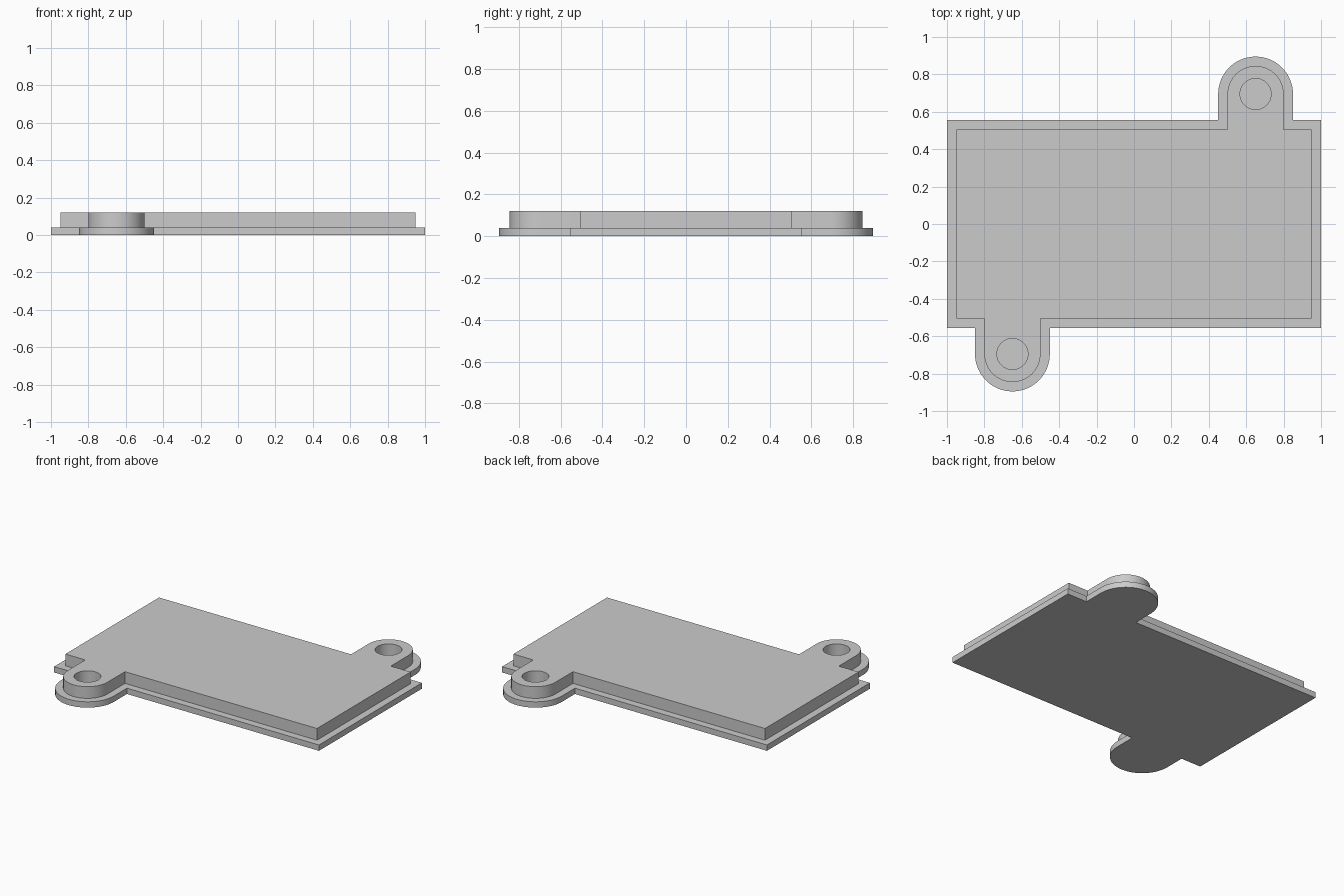
import bpy, bmesh, math
from mathutils import Vector

cube = bpy.data.objects.get("Cube")
if cube:
    bpy.data.objects.remove(cube, do_unlink=True)

LUG_X, LUG_Y = 0.65, 0.695
HOLE_RADIUS = 0.083

grey = bpy.data.materials.new("plain grey")
grey.use_nodes = True
grey.diffuse_color = (0.6, 0.6, 0.6, 1)
grey.node_tree.nodes["Principled BSDF"].inputs["Base Color"].default_value = grey.diffuse_color


def arc(cx, cy, r, sweep, steps):
    return [(cx + r * math.cos(sweep * i / steps), cy + r * math.sin(sweep * i / steps))
            for i in range(steps + 1)]


def outline(w, h, r):
    """Rectangle with a round-ended lug on the back left and front right."""
    half = [(w, -h), (w, h), (LUG_X + r, h)]
    half += arc(LUG_X, LUG_Y, r, math.pi, 32) + [(LUG_X - r, h)]
    return half + [(-x, -y) for x, y in half]


def prism(name, points, z0, z1):
    bm = bmesh.new()
    face = bm.faces.new([bm.verts.new((x, y, z0)) for x, y in points])
    top = bmesh.ops.extrude_face_region(bm, geom=[face], use_keep_orig=True)["geom"]
    bmesh.ops.translate(bm, vec=Vector((0, 0, z1 - z0)),
                        verts=[v for v in top if isinstance(v, bmesh.types.BMVert)])
    bmesh.ops.recalc_face_normals(bm, faces=bm.faces)
    mesh = bpy.data.meshes.new(name)
    bm.to_mesh(mesh)
    bm.free()
    mesh.materials.append(grey)
    obj = bpy.data.objects.new(name, mesh)
    bpy.context.collection.objects.link(obj)
    return obj


def activate(obj):
    bpy.ops.object.select_all(action="DESELECT")
    obj.select_set(True)
    bpy.context.view_layer.objects.active = obj


# Thin flange underneath and the thicker, inset block on top
base = prism("base_plate", outline(1.0, 0.555, 0.2), 0, 0.04)
block = prism("upper_block", outline(0.95, 0.505, 0.15), 0.04, 0.12)

# Round holes through the block, closed below by the base plate
for side in (1, -1):
    circle = arc(side * LUG_X, side * LUG_Y, HOLE_RADIUS, math.tau, 48)[:-1]
    cutter = prism("hole_cutter", circle, -0.1, 0.3)
    cutter.hide_render = True
    activate(block)
    cut = block.modifiers.new("hole", "BOOLEAN")
    cut.operation = "DIFFERENCE"
    cut.solver = "EXACT"
    cut.object = cutter
    bpy.ops.object.modifier_apply(modifier=cut.name)
    bpy.data.objects.remove(cutter, do_unlink=True)

for part in (base, block):
    activate(part)
    bpy.ops.object.shade_smooth_by_angle(angle=math.radians(30))
